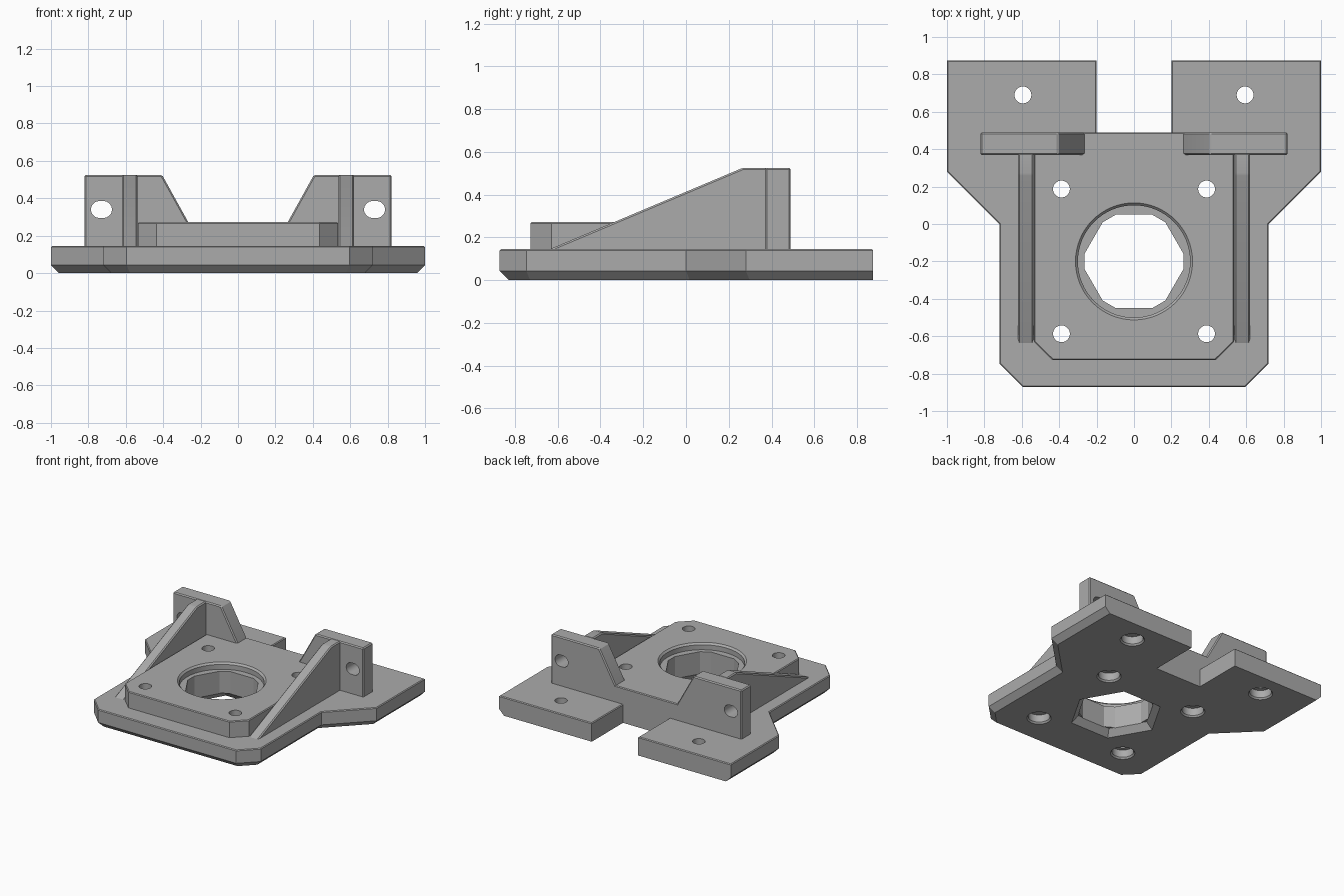
import bpy, bmesh, math
from mathutils import Vector

if "Cube" in bpy.data.objects:
    bpy.data.objects.remove(bpy.data.objects["Cube"], do_unlink=True)

grey = bpy.data.materials.new("plain grey")
grey.use_nodes = True
grey.diffuse_color = (0.41, 0.41, 0.41, 1)
grey.node_tree.nodes["Principled BSDF"].inputs["Base Color"].default_value = (0.41, 0.41, 0.41, 1)

BASE_TOP, PLATE_TOP, BURY = 0.145, 0.272, 0.135
BORE_Y = -0.2


def finish(name, bm):
    bmesh.ops.recalc_face_normals(bm, faces=bm.faces)
    mesh = bpy.data.meshes.new(name)
    bm.to_mesh(mesh)
    bm.free()
    mesh.materials.append(grey)
    obj = bpy.data.objects.new(name, mesh)
    bpy.context.scene.collection.objects.link(obj)
    return obj


def loft(rings):
    """Closed solid through rings of equal point count."""
    bm = bmesh.new()
    loops = [[bm.verts.new(p) for p in ring] for ring in rings]
    for a, b in zip(loops, loops[1:]):
        for i in range(len(a)):
            j = (i + 1) % len(a)
            bm.faces.new((a[i], a[j], b[j], b[i]))
    bm.faces.new(loops[0])
    bm.faces.new(loops[-1])
    bmesh.ops.recalc_face_normals(bm, faces=bm.faces)
    return bm


def prism(profile, axis, lo, hi):
    """Extrude a 2D profile along x, y or z."""
    def place(p, d):
        q = list(p)
        q.insert(axis, d)
        return Vector(q)
    return loft([[place(p, d) for p in profile] for d in (lo, hi)])


def bevel(bm, width, rule):
    edges = [e for e in bm.edges if rule((e.verts[0].co + e.verts[1].co) / 2, e)]
    bmesh.ops.bevel(bm, geom=edges, offset=width, segments=1, affect='EDGES')


def turned(name, x, y, steps, angles):
    """Cutter made of stacked (radius, height) rings."""
    return finish(name, loft([[(x + r * math.cos(a), y + r * math.sin(a), z)
                               for a in angles] for r, z in steps]))


def mirrored(points):
    return points + [(-x, y) for x, y in reversed(points)]


def at_height(z):
    return lambda mid, e: all(abs(v.co.z - z) < 1e-4 for v in e.verts)


# Base flange, chamfered underneath except at the back and in the notch
bm = prism(mirrored([(0.595, -0.872), (0.72, -0.747), (0.72, 0), (1, 0.28),
                     (1, 0.875), (0.2, 0.875), (0.2, 0.49)]), 2, 0, BASE_TOP)
bevel(bm, 0.043, lambda m, e: at_height(0)(m, e) and m.y < 0.8
      and (abs(m.x) > 0.25 or m.y < 0))
bevel(bm, 0.006, at_height(BASE_TOP))
base = finish("base_flange", bm)

# Raised motor plate
bm = prism(mirrored([(0.435, -0.728), (0.535, -0.63), (0.535, 0.49)]), 2, BURY, PLATE_TOP)
bevel(bm, 0.006, at_height(PLATE_TOP))
plate = finish("raised_plate", bm)

# Upright brackets and sloping ribs on both sides
brackets, ribs = [], []
exposed = lambda m, e: m.z > BURY + 0.001
for side, s in (("left", 1), ("right", -1)):
    bm = prism([(s * x, z) for x, z in [(0.26, BURY), (0.26, 0.262), (0.406, 0.525),
                                        (0.822, 0.525), (0.822, BURY)]], 1, 0.37, 0.49)
    bevel(bm, 0.008, exposed)
    brackets.append(finish(side + "_bracket", bm))
    bm = prism([(-0.66, BURY), (0.265, 0.525), (0.38, 0.525), (0.38, BURY)],
               0, s * 0.537, s * 0.62)
    bevel(bm, 0.008, exposed)
    ribs.append(finish(side + "_rib", bm))

# Cutters: central bore with hexagonal lower part
circle = [math.tau * i / 64 for i in range(64)]
small = [math.tau * i / 32 for i in range(32)]
hexagon = [math.tau * i / 6 for i in range(6)]
blunt = [math.radians(60 * i + d) for i in range(6) for d in (-8.6, 8.6)]
bore = [
    turned("bore_recess_cutter", 0, BORE_Y,
           [(0.3, 0.22), (0.3, 0.258), (0.325, 0.285)], circle),
    turned("bore_shaft_cutter", 0, BORE_Y, [(0.268, -0.1), (0.268, 0.4)], blunt),
    turned("bore_chamfer_cutter", 0, BORE_Y, [(0.345, -0.01), (0.285, 0.05)], hexagon),
]

# Cutters: screw holes, wider underneath
screws = []
for s in (1, -1):
    for x, y in ((0.388, 0.187), (0.388, -0.587), (0.594, 0.69)):
        screws.append(turned("screw_cutter", s * x, y,
                             [(0.095, -0.01), (0.077, 0.012), (0.077, 0.07),
                              (0.0451, 0.07), (0.045, 0.4)], small))

# Cutters: slots through the brackets
slots = []
for s in (1, -1):
    profile = [(s * 0.73 + 0.045 * math.cos(a) + math.copysign(0.011, math.cos(a)),
                0.34 + 0.045 * math.sin(a)) for a in [t + 0.01 for t in small]]
    slots.append(finish("slot_cutter", prism(profile, 1, 0.2, 0.6)))


def cut(obj, cutters):
    for c in cutters:
        mod = obj.modifiers.new("cut", 'BOOLEAN')
        mod.operation, mod.solver, mod.object = 'DIFFERENCE', 'EXACT', c
    bpy.context.view_layer.update()
    graph = bpy.context.evaluated_depsgraph_get()
    mesh = bpy.data.meshes.new_from_object(obj.evaluated_get(graph))
    obj.modifiers.clear()
    obj.data = mesh


cut(base, bore + screws)
cut(plate, bore + screws)
for bracket, slot in zip(brackets, slots):
    cut(bracket, [slot])
for c in bore + screws + slots:
    bpy.data.objects.remove(c, do_unlink=True)

# Smooth the round holes, keep machined edges crisp
bpy.ops.object.select_all(action='DESELECT')
for obj in [base, plate] + brackets + ribs:
    obj.select_set(True)
bpy.context.view_layer.objects.active = base
bpy.ops.object.shade_smooth_by_angle(angle=math.radians(25))
